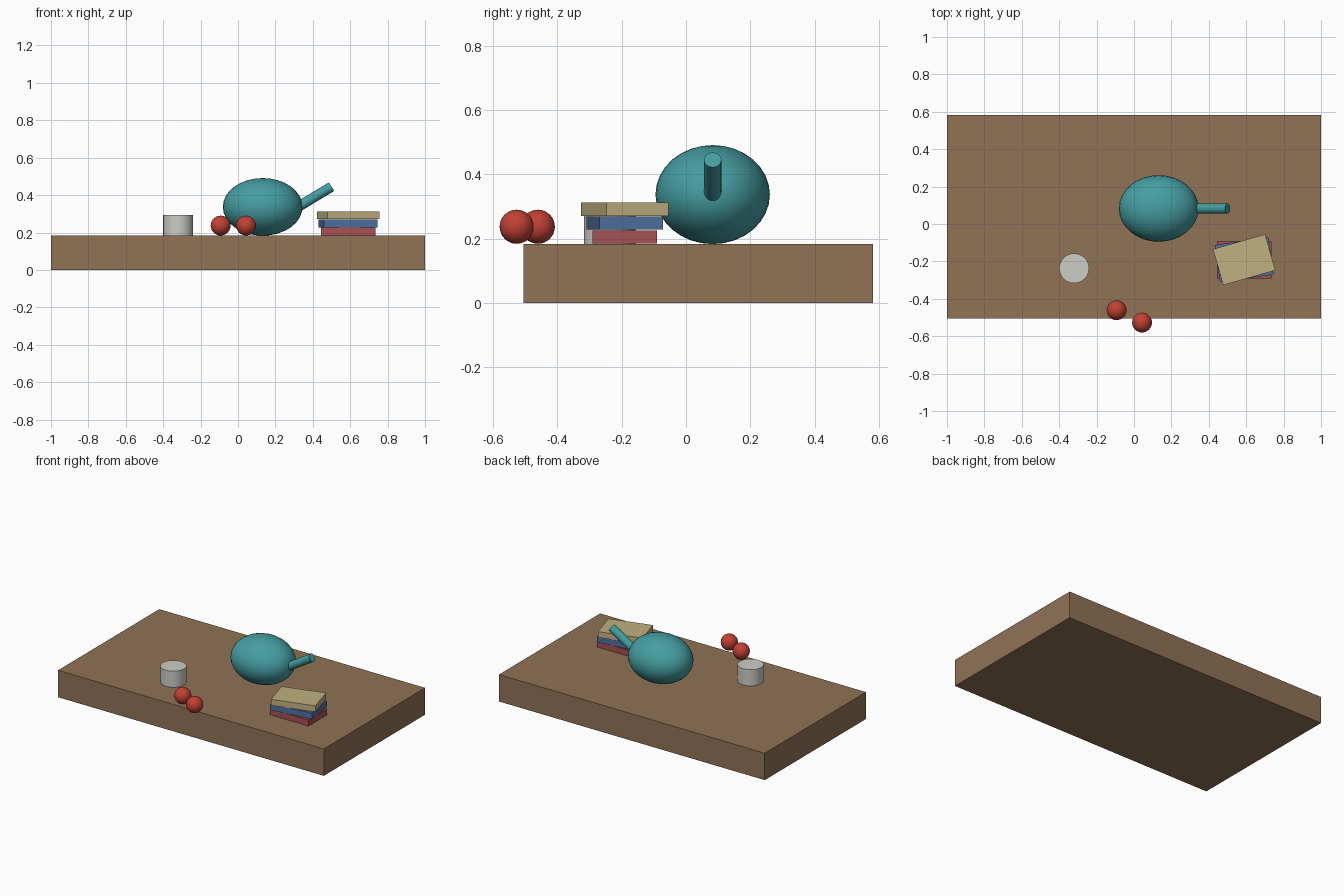
import bpy
import math
from mathutils import Vector

cube = bpy.data.objects.get("Cube")
if cube:
    bpy.data.objects.remove(cube, do_unlink=True)


def material(name, r, g, b):
    m = bpy.data.materials.new(name)
    m.use_nodes = True
    m.diffuse_color = (r, g, b, 1)
    bsdf = next(n for n in m.node_tree.nodes if n.type == 'BSDF_PRINCIPLED')
    bsdf.inputs["Base Color"].default_value = (r, g, b, 1)
    return m


wood = material("wood brown", 0.28, 0.17, 0.094)
teal = material("teal glaze", 0.06, 0.34, 0.36)
white = material("off white", 0.61, 0.61, 0.57)
apple_red = material("apple red", 0.53, 0.052, 0.034)
book_red = material("book red", 0.39, 0.082, 0.086)
book_blue = material("book blue", 0.08, 0.16, 0.35)
book_tan = material("book tan", 0.53, 0.44, 0.22)


def finish(name, mat, smooth=False):
    obj = bpy.context.object
    obj.name = obj.data.name = name
    obj.data.materials.append(mat)
    if smooth:
        bpy.ops.object.shade_smooth_by_angle(angle=math.radians(35))
    return obj


def box(name, mat, centre, size, turn=0):
    bpy.ops.mesh.primitive_cube_add(size=1, location=centre,
                                    rotation=(0, 0, math.radians(turn)))
    bpy.context.object.scale = size
    finish(name, mat)


def ball(name, mat, centre, radii):
    bpy.ops.mesh.primitive_uv_sphere_add(segments=32, ring_count=16, location=centre)
    bpy.context.object.scale = radii
    bpy.ops.object.transform_apply(location=False, rotation=False, scale=True)
    finish(name, mat, True)


def rod(name, mat, start, end, radius):
    a, b = Vector(start), Vector(end)
    bpy.ops.mesh.primitive_cylinder_add(
        vertices=24, radius=radius, depth=(b - a).length, location=(a + b) / 2,
        rotation=(b - a).to_track_quat('Z', 'Y').to_euler())
    finish(name, mat, True)


# Table slab
TOP = 0.183
box("table_top", wood, (0, 0.038, TOP / 2), (2, 1.088, TOP))

# Teapot body and spout
ball("teapot_body", teal, (0.132, 0.083, 0.337), (0.213, 0.178, 0.154))
rod("teapot_spout", teal, (0.30, 0.083, 0.324), (0.50, 0.083, 0.445), 0.027)

# Cup
rod("cup", white, (-0.32, -0.237, TOP), (-0.32, -0.237, 0.293), 0.08)

# Two apples at the front edge
for side, x, y in (("right", -0.093, -0.461), ("left", 0.043, -0.527)):
    ball("apple_" + side, apple_red, (x, y, 0.237), (0.053, 0.053, 0.053))

# Stack of books, each turned a little more than the one below
for i, (label, mat) in enumerate((("bottom", book_red), ("middle", book_blue),
                                  ("top", book_tan))):
    box("book_" + label, mat, (0.589, -0.191, TOP + 0.0225 + i * 0.043),
        (0.29, 0.2, 0.041), i * 8)
